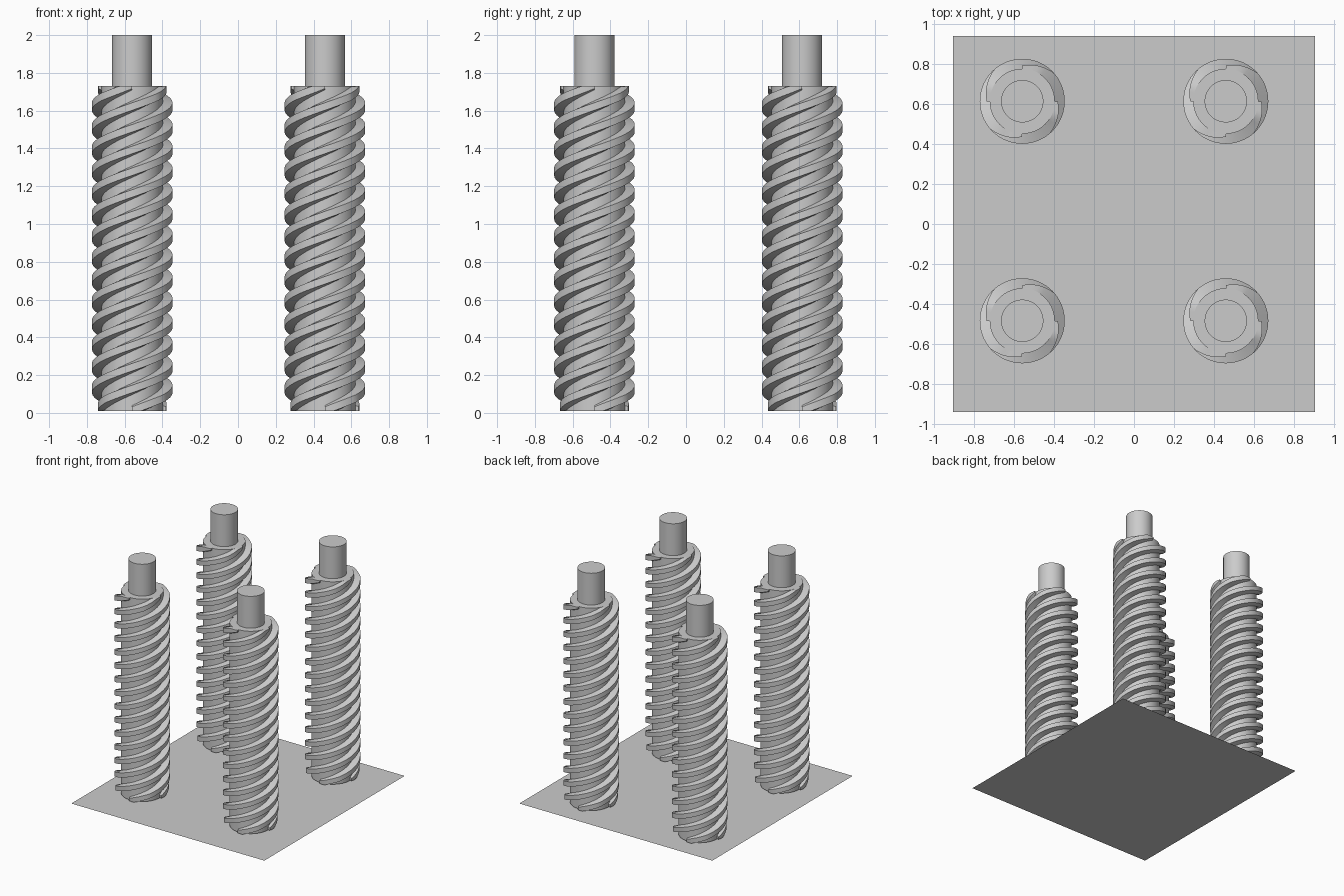
import bpy, bmesh, math

cube = bpy.data.objects.get("Cube")
if cube:
    bpy.data.objects.remove(cube, do_unlink=True)

steel = bpy.data.materials.new("plain grey")
steel.use_nodes = True
GREY = (0.6, 0.6, 0.6, 1)
steel.diffuse_color = GREY
steel.node_tree.nodes["Principled BSDF"].inputs["Base Color"].default_value = GREY

BOTTOM, TOP, TIP = 0.01, 1.73, 2.0
CORE, CREST, SHAFT = 0.163, 0.213, 0.106
PITCH, STARTS, QUARTERS, STEPS = 0.115, 4, 15, 18
FADE = 10  # steps over which a thread end shrinks


def lathe(bm, profile, sides=72):
    """Solid of revolution around z with capped ends."""
    rings = [[bm.verts.new((r * math.cos(a), r * math.sin(a), z))
              for a in (2 * math.pi * i / sides for i in range(sides))]
             for r, z in profile]
    for low, high in zip(rings, rings[1:]):
        for i in range(sides):
            j = (i + 1) % sides
            bm.faces.new((low[i], low[j], high[j], high[i]))
    bm.faces.new(rings[0][::-1])
    bm.faces.new(rings[-1])


def thread(bm, start_angle):
    """One helical ridge, trimmed flat and faded at both ends."""
    count = QUARTERS * STEPS
    sections = []
    for i in range(count + 1):
        a = start_angle + math.pi / 2 * i / STEPS
        z = BOTTOM + 0.002 + PITCH * i / STEPS
        fade = min(1, min(i, count - i) / FADE)
        crest = CORE + (CREST - CORE) * (0.3 + 0.7 * fade)
        section = []
        for r, dz in ((CORE - 0.01, -0.032), (crest, -0.02),
                      (crest, 0.02), (CORE - 0.01, 0.032)):
            h = min(max(z + dz, BOTTOM), TOP)
            section.append(bm.verts.new((r * math.cos(a), r * math.sin(a), h)))
        sections.append(section)
    for s, t in zip(sections, sections[1:]):
        for k in range(3):
            bm.faces.new((s[k], t[k], t[k + 1], s[k + 1]))
    bm.faces.new(sections[0])
    bm.faces.new(sections[-1][::-1])


def finish(bm, name):
    mesh = bpy.data.meshes.new(name)
    bm.to_mesh(mesh)
    bm.free()
    mesh.materials.append(steel)
    return mesh


def place(mesh, name, location=(0, 0, 0)):
    obj = bpy.data.objects.new(name, mesh)
    obj.location = location
    bpy.context.collection.objects.link(obj)
    return obj


# Thin base sheet
bm = bmesh.new()
bmesh.ops.create_grid(bm, x_segments=1, y_segments=1, size=1)
bmesh.ops.scale(bm, vec=(0.907, 0.942, 1), verts=bm.verts)
place(finish(bm, "base_sheet"), "base_sheet")

# Threaded post: core with a plain upper pin, and four ridges
bm = bmesh.new()
lathe(bm, ((CORE, BOTTOM), (CORE, TOP), (SHAFT, TOP), (SHAFT, TIP)))
for s in range(STARTS):
    thread(bm, s * 2 * math.pi / STARTS)
post = finish(bm, "threaded_post")

posts = [place(post, f"{depth}_{side}_post", (x, y, 0))
         for depth, y in (("front", -0.485), ("back", 0.615))
         for side, x in (("right", -0.56), ("left", 0.46))]

bpy.ops.object.select_all(action='DESELECT')
posts[0].select_set(True)
bpy.context.view_layer.objects.active = posts[0]
bpy.ops.object.shade_smooth_by_angle(angle=math.radians(30))
